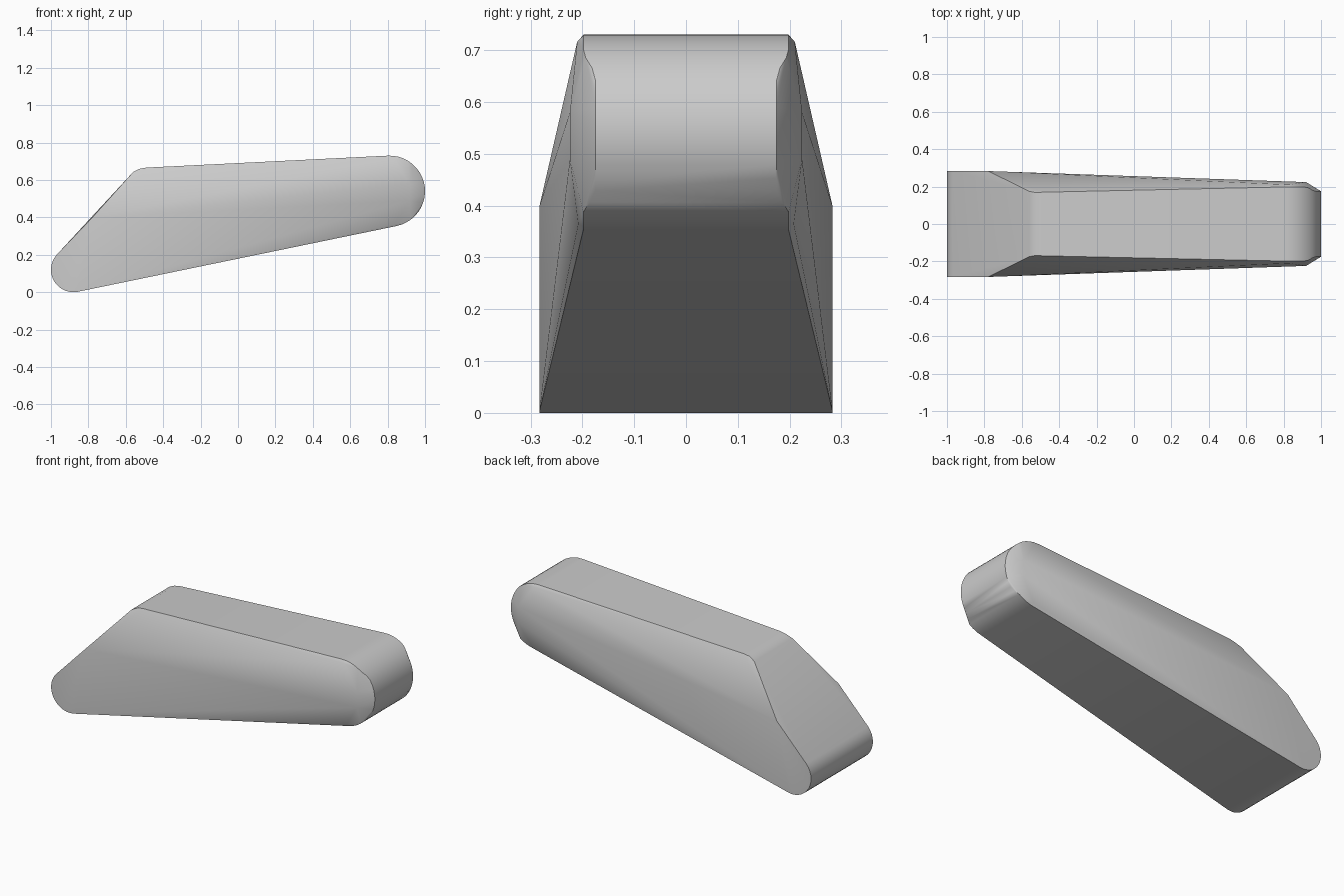
import bpy
import bmesh
from math import sin, cos, radians

cube = bpy.data.objects.get("Cube")
if cube:
    bpy.data.objects.remove(cube, do_unlink=True)

grey = bpy.data.materials.new("plain grey")
grey.use_nodes = True
colour = (0.6, 0.6, 0.6, 1)
grey.diffuse_color = colour
grey.node_tree.nodes["Principled BSDF"].inputs["Base Color"].default_value = colour


def arc(cx, cz, r, start, end, steps, width):
    """Points (x, half width, z) on an arc; width depends on the angle."""
    pts = []
    for i in range(steps + 1):
        t = start + (end - start) * i / steps
        pts.append((cx + r * cos(radians(t)), width(t), cz + r * sin(radians(t))))
    return pts


def nose_width(t):
    # the nose narrows in the middle of its arc
    return 0.175 + 0.023 * min(1, max(0, (abs(t) - 37) / 16))


# rounded foot and rounded nose
outline = arc(-0.88, 0.12, 0.12, 138, 281, 14, lambda t: 0.283)
outline += arc(0.81, 0.54, 0.19, -79, 93, 20, nose_width)
# crest where the sloping back meets the top
outline += [(-0.49, 0.17, 0.666), (-0.525, 0.168, 0.660), (-0.56, 0.175, 0.643)]
# shoulder at the widest part of the slope
outline += [(-0.78, 0.283, 0.398)]
# swollen cheek beside the nose
outline += [(0.83, 0.21, 0.716), (0.92, 0.224, 0.58),
            (0.92, 0.224, 0.49), (0.84, 0.208, 0.365)]

# mirrored points wrapped in one convex shell
bm = bmesh.new()
for x, y, z in outline:
    for side in (-1, 1):
        bm.verts.new((x, side * y, z))
hull = bmesh.ops.convex_hull(bm, input=bm.verts)
loose = {g for g in hull["geom_interior"] + hull["geom_unused"]
         if isinstance(g, bmesh.types.BMVert)}
bmesh.ops.delete(bm, geom=list(loose), context="VERTS")
bmesh.ops.dissolve_limit(bm, angle_limit=radians(0.5),
                         verts=bm.verts, edges=bm.edges)
bmesh.ops.recalc_face_normals(bm, faces=bm.faces)

mesh = bpy.data.meshes.new("wedge_body")
bm.to_mesh(mesh)
bm.free()
mesh.materials.append(grey)
body = bpy.data.objects.new("wedge_body", mesh)
bpy.context.collection.objects.link(body)

bpy.ops.object.select_all(action="DESELECT")
body.select_set(True)
bpy.context.view_layer.objects.active = body
bpy.ops.object.shade_smooth_by_angle(angle=radians(30))
